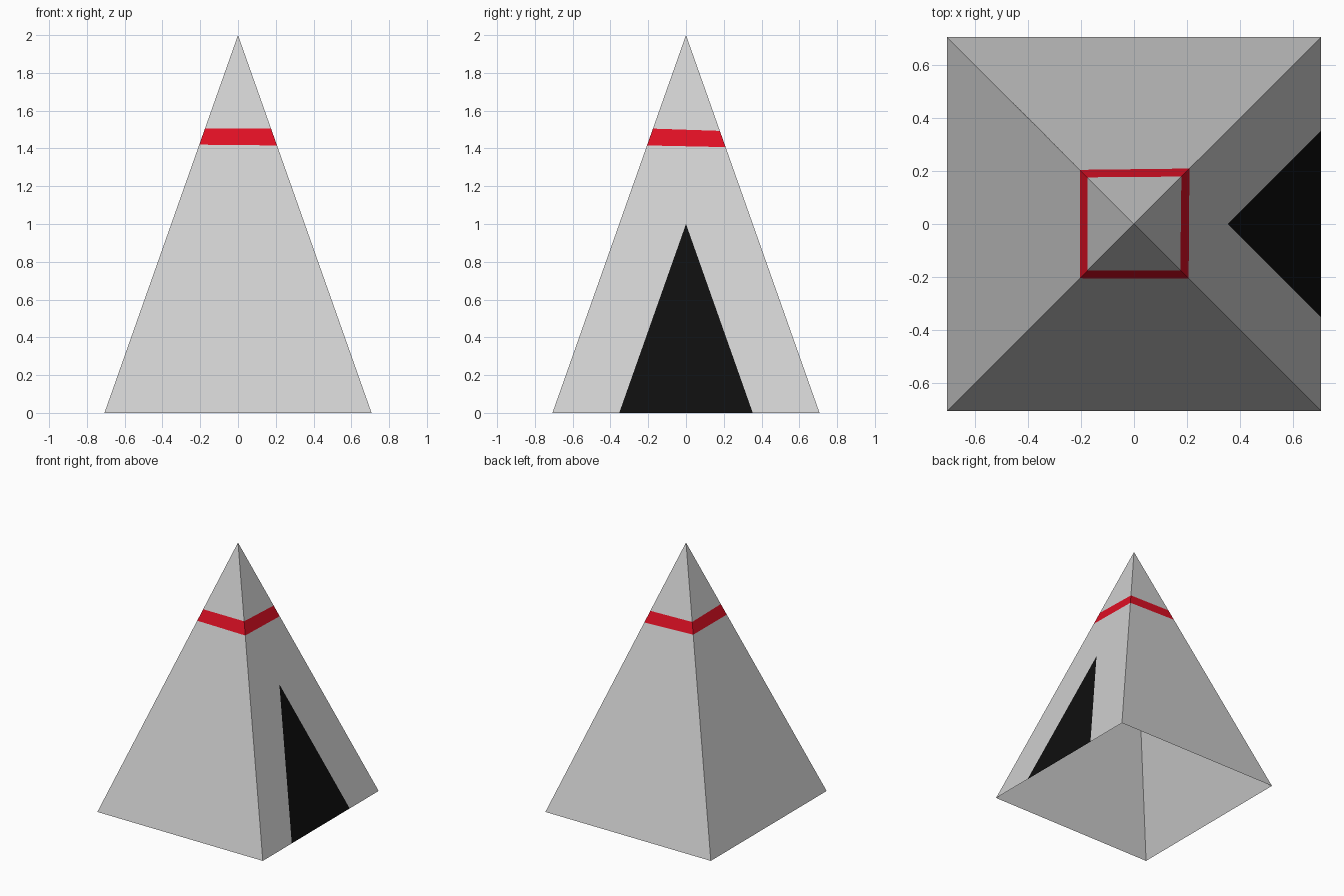
import bpy
import bmesh
from mathutils import Vector

cube = bpy.data.objects.get("Cube")
if cube:
    bpy.data.objects.remove(cube, do_unlink=True)

HEIGHT = 2.0
HALF = 0.707
# Corners run counter-clockwise: front right, front left, back left, back right
CORNERS = [(-1, -1), (1, -1), (1, 1), (-1, 1)]
BAND_LOW = [1.42, 1.416, 1.407, 1.421]
BAND_HIGH = [1.505, 1.505, 1.493, 1.501]
DOOR_SIDE = 1  # the side between corners 1 and 2, facing +x
GREY, RED, BLACK = range(3)


def material(name, colour):
    mat = bpy.data.materials.new(name)
    mat.use_nodes = True
    rgba = (*colour, 1.0)
    mat.diffuse_color = rgba
    mat.node_tree.nodes["Principled BSDF"].inputs["Base Color"].default_value = rgba
    return mat


bm = bmesh.new()


def ring(heights):
    """Four vertices on the sloping corner edges at the given heights."""
    verts = []
    for (x, y), z in zip(CORNERS, heights):
        r = HALF * (1 - z / HEIGHT)
        verts.append(bm.verts.new((x * r, y * r, z)))
    return verts


def face(verts, colour):
    bm.faces.new(verts).material_index = colour


base, low, high = ring([0] * 4), ring(BAND_LOW), ring(BAND_HIGH)
apex = bm.verts.new((0, 0, HEIGHT))

for i in range(4):
    j = (i + 1) % 4
    # Peak
    face([high[i], high[j], apex], GREY)
    if i != DOOR_SIDE:
        # Plain wall and painted band
        face([base[i], base[j], low[j], low[i]], GREY)
        face([low[i], low[j], high[j], high[i]], RED)
        continue
    # Wall split around the triangular doorway
    foot_a = bm.verts.new(base[i].co.lerp(base[j].co, 0.25))
    foot_b = bm.verts.new(base[i].co.lerp(base[j].co, 0.75))
    tip = bm.verts.new(Vector((HALF / 2, 0, HEIGHT / 2)))
    middle = bm.verts.new((low[i].co + low[j].co) / 2)
    face([foot_a, foot_b, tip], BLACK)
    face([base[i], foot_a, tip, middle, low[i]], GREY)
    face([foot_b, base[j], low[j], middle, tip], GREY)
    face([low[i], middle, low[j], high[j], high[i]], RED)

# Open-bottomed tent shell
mesh = bpy.data.meshes.new("pyramid_tent")
bm.to_mesh(mesh)
bm.free()
for mat in (
    material("light grey", (0.63, 0.63, 0.63)),
    material("red", (0.74, 0.005, 0.018)),
    material("black", (0.0045, 0.0045, 0.0045)),
):
    mesh.materials.append(mat)
tent = bpy.data.objects.new("pyramid_tent", mesh)
bpy.context.collection.objects.link(tent)
